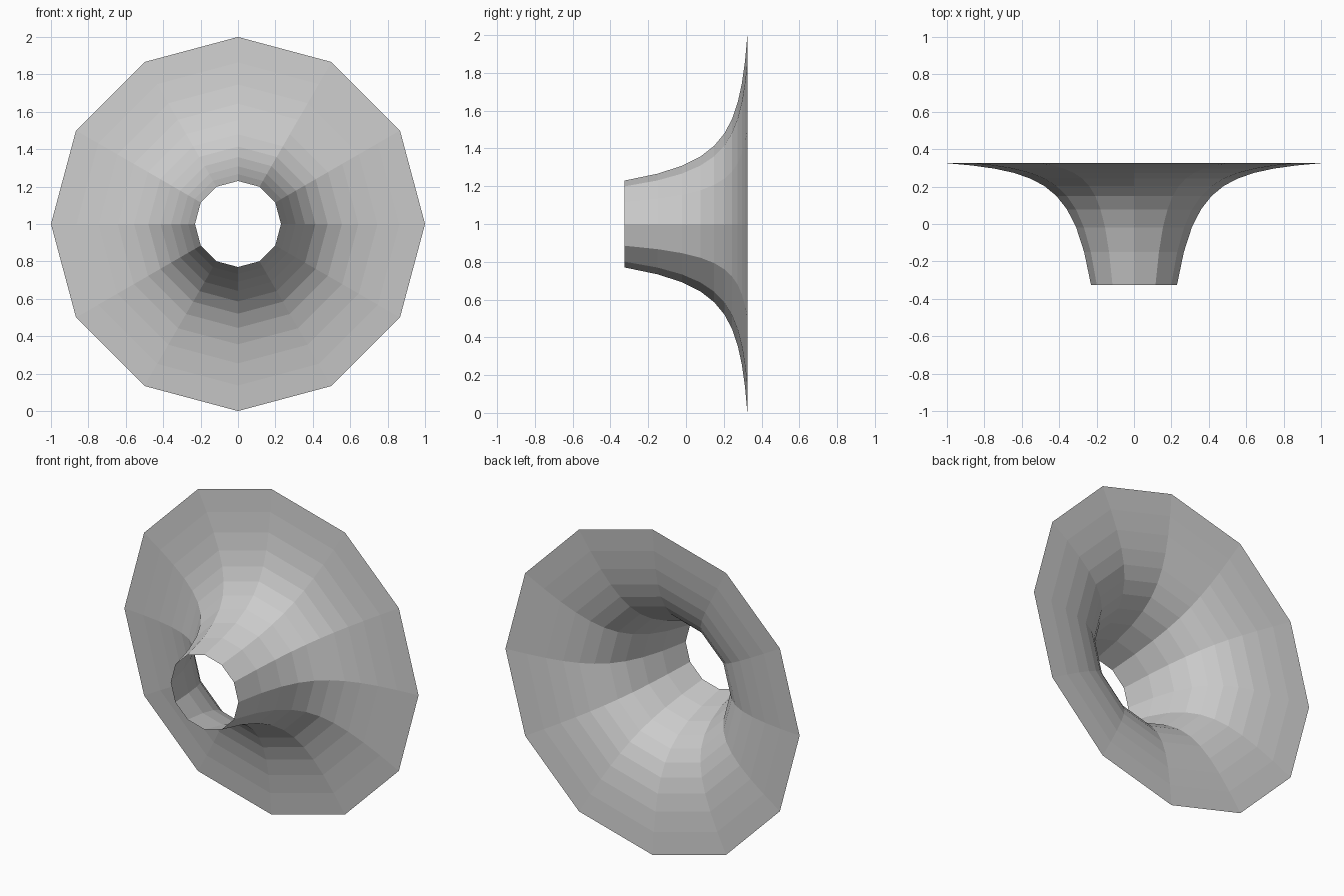
import bpy, bmesh, math

if "Cube" in bpy.data.objects:
    bpy.data.objects.remove(bpy.data.objects["Cube"])

SIDES, STEPS = 12, 10
R_RIM, R_NECK, HALF = 1.0, 0.23, 0.325


# Profile: depth grows with 1 / radius^2, so the rim is nearly flat
def profile(i):
    r = R_RIM * (R_NECK / R_RIM) ** (i / STEPS)
    depth = (1 / r**2 - 1) / (1 / R_NECK**2 - 1)
    return r, HALF - 2 * HALF * depth


# Flared horn: open twelve-sided shell around the y axis
bm = bmesh.new()
rings = []
for i in range(STEPS + 1):
    r, y = profile(i)
    rings.append([bm.verts.new((r * math.cos(a), y, 1 + r * math.sin(a)))
                  for a in (2 * math.pi * k / SIDES for k in range(SIDES))])
for outer, inner in zip(rings, rings[1:]):
    for k in range(SIDES):
        n = (k + 1) % SIDES
        bm.faces.new((outer[k], inner[k], inner[n], outer[n]))
bmesh.ops.recalc_face_normals(bm, faces=bm.faces)

mesh = bpy.data.meshes.new("flared_horn")
bm.to_mesh(mesh)
bm.free()
bpy.context.collection.objects.link(bpy.data.objects.new("flared_horn", mesh))
